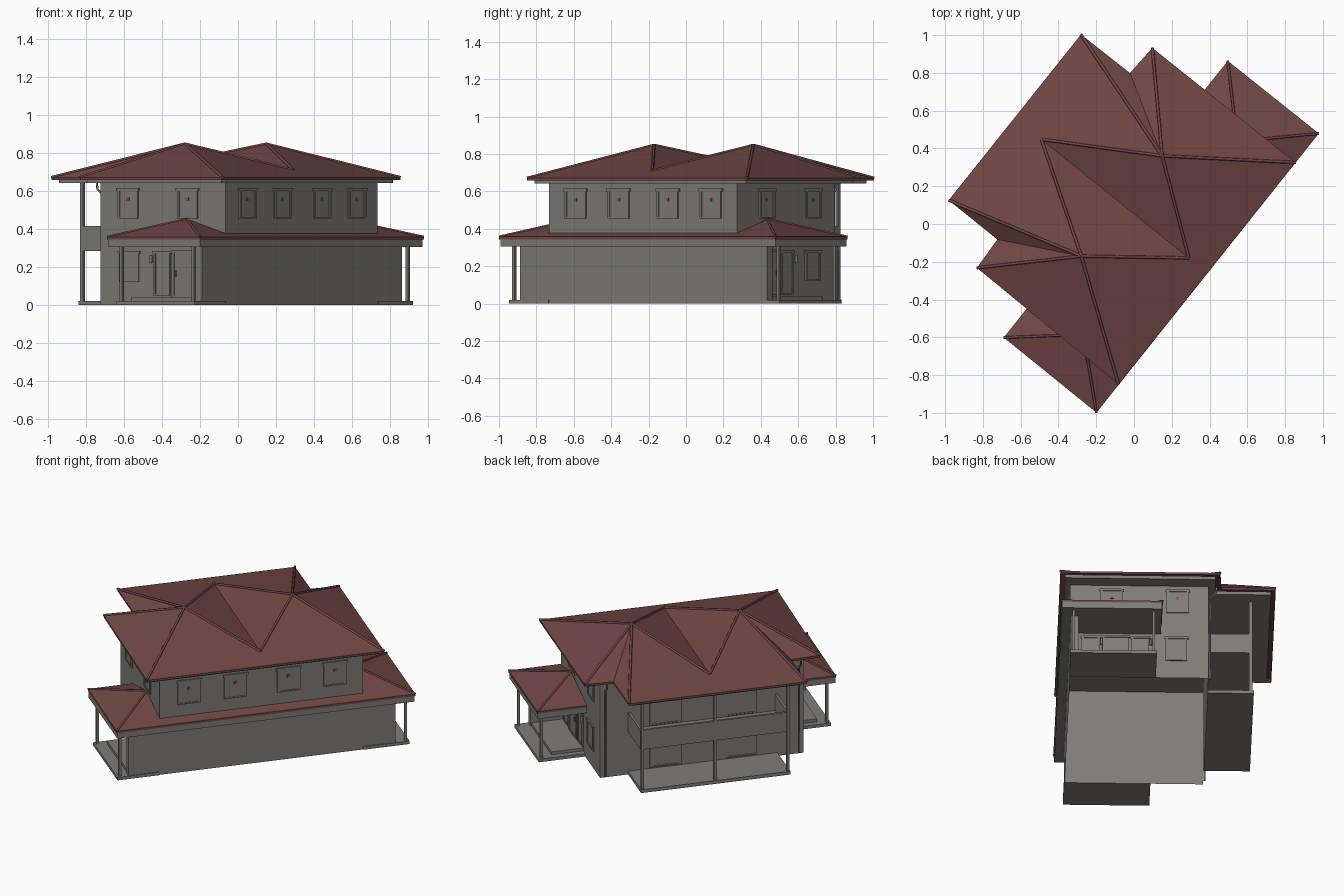
import bpy, bmesh, math
from mathutils import Vector

if "Cube" in bpy.data.objects:
    bpy.data.objects.remove(bpy.data.objects["Cube"])

CU, SU = 0.623, 0.782          # house axes: u = length, w = depth (rotated plan)


def P(u, w, z):
    return Vector((CU * u - SU * w, SU * u + CU * w, z))


def material(name, col):
    m = bpy.data.materials.new(name)
    m.diffuse_color = (*col, 1)
    m.use_nodes = True
    m.node_tree.nodes["Principled BSDF"].inputs["Base Color"].default_value = m.diffuse_color
    return m


ROOF = material("red_brown_tile", (0.165, 0.064, 0.060))
WALL = material("warm_grey_wall", (0.215, 0.205, 0.185))
DOT = material("dull_red", (0.30, 0.06, 0.08))


def finish(name, bm, mat):
    bmesh.ops.recalc_face_normals(bm, faces=bm.faces)
    me = bpy.data.meshes.new(name)
    bm.to_mesh(me)
    bm.free()
    me.materials.append(mat)
    ob = bpy.data.objects.new(name, me)
    bpy.context.collection.objects.link(ob)
    return ob


def prism(name, pts, z0, z1, mat=WALL, bottom=True):
    bm = bmesh.new()
    lo = [bm.verts.new(P(u, w, z0)) for u, w in pts]
    hi = [bm.verts.new(P(u, w, z1)) for u, w in pts]
    n = len(pts)
    bm.faces.new(hi)
    base = bm.faces.new(lo)
    for i in range(n):
        j = (i + 1) % n
        bm.faces.new((lo[i], lo[j], hi[j], hi[i]))
    bmesh.ops.recalc_face_normals(bm, faces=bm.faces)
    if not bottom:
        bm.faces.remove(base)
    return finish(name, bm, mat)


def box(name, u0, u1, w0, w1, z0, z1, mat=WALL, bottom=True):
    return prism(name, [(u0, w0), (u1, w0), (u1, w1), (u0, w1)], z0, z1, mat, bottom)


def roof(name, pts, faces, rim, drop):
    """Sloped faces from named points plus a short vertical eave edge."""
    bm = bmesh.new()
    v = {k: bm.verts.new(P(*p)) for k, p in pts.items()}
    for f in faces.split():
        bm.faces.new([v[k] for k in f])
    low = {k: bm.verts.new(v[k].co - Vector((0, 0, drop))) for k in rim}
    for a, b in zip(rim, rim[1:]):
        bm.faces.new((v[a], v[b], low[b], low[a]))
    return finish(name, bm, ROOF)


def tube(name, pts, r, mat):
    cu = bpy.data.curves.new(name, 'CURVE')
    cu.dimensions = '3D'
    cu.bevel_depth = r
    cu.bevel_resolution = 1
    cu.use_fill_caps = True
    s = cu.splines.new('POLY')
    s.points.add(len(pts) - 1)
    for p, q in zip(s.points, pts):
        p.co = (*P(*q), 1)
    cu.materials.append(mat)
    ob = bpy.data.objects.new(name, cu)
    bpy.context.collection.objects.link(ob)


def panel(name, side, c, width, z0, z1, dot=False):
    """Framed window or door plate; side is front, back, left or right."""
    at, sgn = {"front": (WF, -1), "back": (WB, 1), "left": (UL, -1), "right": (UR, 1)}[side]

    def plate(nm, c, wd, a, b, near, far, mat):
        lo, hi = sorted((at + sgn * near, at + sgn * far))
        if side in ("front", "back"):
            box(nm, c - wd / 2, c + wd / 2, lo, hi, a, b, mat)
        else:
            box(nm, lo, hi, c - wd / 2, c + wd / 2, a, b, mat)
    f = 0.014
    plate(name + "_pane", c, width - f, z0 + f / 2, z1 - f / 2, 0, 0.003, WALL)
    for s in (-1, 1):
        plate(name + "_stile", c + s * (width - f) / 2, f, z0, z1, 0, 0.008, WALL)
    plate(name + "_head", c, width + 0.015, z1 - f, z1, 0, 0.009, WALL)
    plate(name + "_sill", c, width, z0, z0 + f * 0.6, 0, 0.008, WALL)
    if dot:
        zm = z0 + 0.63 * (z1 - z0)
        plate(name + "_dot", c, 0.018, zm - 0.009, zm + 0.009, 0.003, 0.007, DOT)


# main two-storey walls, open underneath
UL, UR, WF, WB = -0.615, 0.672, -0.405, 0.435
box("main_walls", UL, UR, WF, WB, 0, 0.65, bottom=False)

# upper roof: two pyramids meeting in a valley, with a rear projection
e = 0.672
up = {'E': (-0.715, -0.465, e), 'F': (0.788, -0.467, e), 'G': (0.79, 0.505, e), 'N': (0.612, 0.515, e),
      'H': (0.61, 0.845, e), 'I': (-0.513, 0.846, e), 'J': (-0.515, 0.515, e), 'K': (-0.70, 0.506, e),
      'p': (-0.307, 0.112, 0.848), 'q': (0.375, 0.108, 0.848),
      'f': (0.04, -0.339, 0.711), 'b': (0.045, 0.663, 0.714)}
roof("upper_roof", up, "EpK KpJ JpI IHb Ibp Hqb pfb qbf EFf Efp Fqf FGq GNq NHq", "EFGNHIJKE", 0.014)
for a, b in ("Ep", "Kp", "Ip", "Fq", "Gq", "Hq", "pf", "pb", "qf", "qb"):
    tube("upper_hip_cap", [up[a], up[b]], 0.008, ROOF)
i = 0.028
prism("upper_soffit", [(-0.715 + i, -0.465 + i), (0.788 - i, -0.465 + i), (0.788 - i, 0.505 - i),
                       (0.61 - i, 0.505 - i), (0.61 - i, 0.845 - i), (-0.513 + i, 0.845 - i),
                       (-0.513 + i, 0.505 - i), (-0.70 + i, 0.505 - i)], 0.642, 0.664)

# lower roof: front skirt with a hipped porch roof at each end
g = 0.358
lo = {'A': (-0.905, -0.467, g), 'B': (0.985, -0.467, g), 'C': (0.985, 0.15, g), 'D': (-0.90, 0.165, g),
      'd': (UL, 0.165, g), 'c': (UR, 0.15, g), 's': (UL, WF, 0.377), 't': (UR, WF, 0.377),
      'p': (UL - 0.01, -0.155, 0.452), 'q': (UR + 0.01, -0.155, 0.452)}
roof("lower_roof", lo, "ABts Asp Bqt ApD Dpd BCq Ccq", "dDABCc", 0.014)
for a, b in ("Ap", "Dp", "Bq", "Cq"):
    tube("lower_hip_cap", [lo[a], lo[b]], 0.007, ROOF)
box("front_fascia", UL, UR, -0.462, WF, 0.305, 0.347)
box("left_porch_fascia", -0.90, UL, -0.462, 0.158, 0.305, 0.347)
box("right_porch_fascia", UR, 0.98, -0.462, 0.146, 0.305, 0.347)

# end porches: stepped slab, wing wall, posts, door with side panels
for side, wall, s, wing, slab in (("left", UL, -1, -0.813, -0.883), ("right", UR, 1, 0.878, 0.965)):
    def span(nm, a, b, *r):
        box(side + nm, min(a, b), max(a, b), *r)
    span("_porch_slab", wall, slab, WF - 0.005, 0.115, 0, 0.02)
    span("_porch_step", wall, wing - s * 0.005, WF + 0.03, 0.075, 0.02, 0.04)
    span("_wing_wall", wall, wing, WF, WF + 0.045, 0, 0.31)
    for w in (WF + 0.015, 0.095):
        span("_porch_post", slab - s * 0.012, slab - s * 0.028, w - 0.008, w + 0.008, 0.02, 0.31)
    panel(side + "_door", side, -0.13, 0.16, 0.04, 0.29)
    tube(side + "_door_handle", [(wall + s * 0.012, -0.08, 0.15), (wall + s * 0.012, -0.08, 0.18)], 0.004, WALL)
    for w in (-0.28, 0.02):
        panel(side + "_side_panel", side, w, 0.11, 0.05, 0.285)
        tube(side + "_wall_lamp", [(wall + s * 0.015, w + 0.065, 0.22), (wall + s * 0.015, w + 0.065, 0.26)],
             0.008, WALL)
    panel(side + "_lower_window", side, 0.24, 0.13, 0.12, 0.285)
    # upper end windows
    for w in (-0.152, 0.248):
        panel(side + "_upper_window", side, w, 0.135, 0.455, 0.615, dot=True)
    # rain pipe at the rear corner
    u = wall - s * 0.03
    tube(side + "_rain_pipe", [(u, WB + 0.05, 0.65), (u, WB + 0.045, 0.61), (u, WB + 0.01, 0.58),
                               (u, WB + 0.01, 0.01)], 0.006, WALL)

# front upper windows
for u in (-0.43, -0.136, 0.2, 0.494):
    panel("front_window", "front", u, 0.145, 0.455, 0.615, dot=True)

# rear terrace with balcony above
T0, T1, TB = -0.45, 0.495, 0.715
box("terrace_slab", T0, T1, WB, TB, 0, 0.022)
box("balcony_floor", T0, T1, WB, TB - 0.01, 0.285, 0.305)
box("balcony_back_parapet", T0, T1, TB - 0.025, TB - 0.01, 0.285, 0.415)
for u in (T0, T1 - 0.015):
    box("balcony_side_parapet", u, u + 0.015, WB, TB - 0.025, 0.285, 0.415)
for u in (T0 + 0.012, (T0 + T1) / 2, T1 - 0.012):
    box("terrace_post", u - 0.009, u + 0.009, TB - 0.028, TB - 0.008, 0, 0.645)
for u in (-0.22, 0.26):
    panel("terrace_door", "back", u, 0.2, 0.03, 0.25)
    panel("balcony_door", "back", u, 0.2, 0.31, 0.58)
